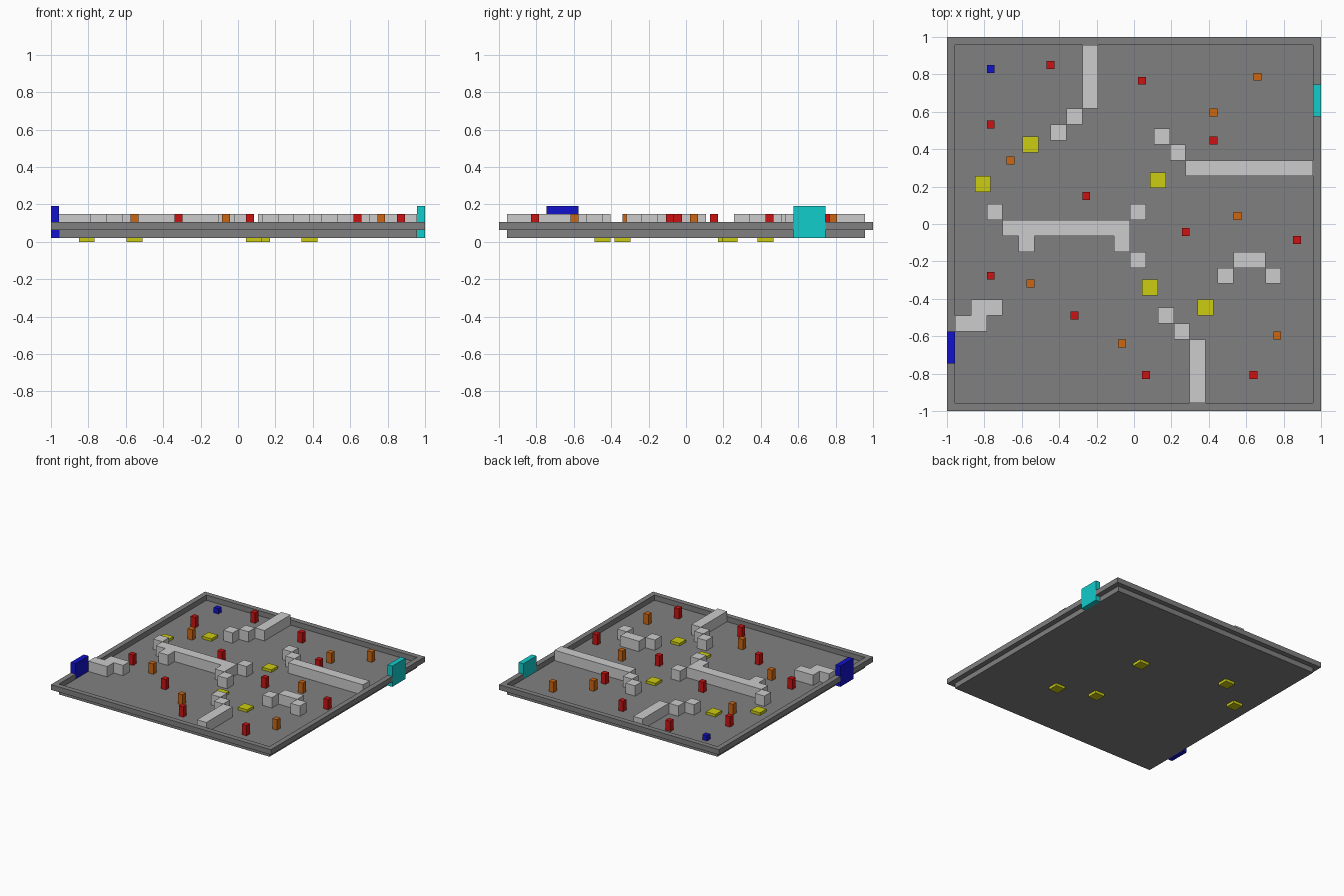
import bpy
import bmesh
from mathutils import Matrix, Vector

if "Cube" in bpy.data.objects:
    bpy.data.objects.remove(bpy.data.objects["Cube"], do_unlink=True)

# The board is a square grid of cells; columns run from the right side, rows from the back
CELLS = 47
U = 2 / CELLS
FLOOR = 1.5   # floor level, in cells
BASE = 0.5    # underside of the slab, in cells


def make_material(name, *rgb):
    mat = bpy.data.materials.new(name)
    mat.use_nodes = True
    colour = (*rgb, 1)
    mat.diffuse_color = colour
    mat.node_tree.nodes["Principled BSDF"].inputs["Base Color"].default_value = colour
    return mat


LOW, MID, HIGH = 0.006, 0.133, 0.604
dark_grey = make_material("dark grey", 0.216, 0.216, 0.216)
light_grey = make_material("light grey", HIGH, HIGH, HIGH)
red = make_material("red", HIGH, LOW, LOW)
orange = make_material("orange", HIGH, MID, LOW)
yellow = make_material("yellow", HIGH, HIGH, LOW)
blue = make_material("blue", LOW, LOW, HIGH)
cyan = make_material("cyan", LOW, HIGH, HIGH)


def make_boxes(name, mat, rects, bottom, top):
    """One object of boxes; each rect is column, row, width, depth in cells."""
    bm = bmesh.new()
    for col, row, width, depth in rects:
        centre = Vector((col + width / 2 - CELLS / 2,
                         CELLS / 2 - row - depth / 2,
                         (bottom + top) / 2)) * U
        size = Vector((width, depth, top - bottom)) * U
        bmesh.ops.create_cube(bm, size=1, matrix=Matrix.Translation(centre) @ Matrix.Diagonal(size.to_4d()))
    mesh = bpy.data.meshes.new(name)
    bm.to_mesh(mesh)
    bm.free()
    mesh.materials.append(mat)
    obj = bpy.data.objects.new(name, mesh)
    bpy.context.collection.objects.link(obj)
    return obj


def make_markers(name, mat, centres, size, bottom, top):
    """Separate square posts or plates of one kind, placed by their centres."""
    for number, (col, row) in enumerate(centres, 1):
        rect = (col - size / 2, row - size / 2, size, size)
        make_boxes(f"{name}_{number}", mat, [rect], bottom, top)


# Floor slab and the raised rim that overhangs it, open where the gates stand
inner = CELLS - 2
last = CELLS - 1
make_boxes("floor_slab", dark_grey, [(1, 1, inner, inner)], BASE, FLOOR)
make_boxes("back_rim", dark_grey, [(0, 0, CELLS, 1)], FLOOR, FLOOR + 1)
make_boxes("front_rim", dark_grey, [(0, last, CELLS, 1)], FLOOR, FLOOR + 1)
make_boxes("right_rim", dark_grey, [(0, 1, 1, 36), (0, 41, 1, 5)], FLOOR, FLOOR + 1)
make_boxes("left_rim", dark_grey, [(last, 1, 1, 5), (last, 10, 1, 36)], FLOOR, FLOOR + 1)

# Gates set in the rim
make_boxes("blue_gate", blue, [(0, 37, 1, 4)], BASE, FLOOR + 3)
make_boxes("cyan_gate", cyan, [(last, 6, 1, 4)], BASE, FLOOR + 3)

# Inner walls: long runs with stepped blocks at their ends
walls = {
    "back_wall": [(17, 1, 2, 8), (15, 9, 2, 2), (13, 11, 2, 2)],
    "left_wall": [(26, 11.5, 2, 2), (28, 13.5, 2, 2), (30, 15.5, 16, 2)],
    "middle_wall": [(7, 23, 16, 2), (5, 21, 2, 2), (23, 21, 2, 2),
                    (9, 25, 2, 2), (21, 25, 2, 2), (23, 27, 2, 2)],
    "front_wall": [(26.5, 34, 2, 2), (28.5, 36, 2, 2), (30.5, 38, 2, 8)],
    "arched_wall": [(36, 27, 4, 2), (34, 29, 2, 2), (40, 29, 2, 2)],
    "gate_wall": [(3, 33, 4, 2), (1, 35, 4, 2)],
}
for wall_name, rects in walls.items():
    make_boxes(wall_name, light_grey, rects, FLOOR, FLOOR + 2)

# Posts standing on the floor
make_markers("red_post", red,
             [(13, 3.5), (24.5, 5.5), (5.5, 11), (33.5, 13), (17.5, 20), (30, 24.5),
              (44, 25.5), (5.5, 30), (16, 35), (25, 42.5), (38.5, 42.5)],
             1, FLOOR, FLOOR + 2)
make_markers("orange_post", orange,
             [(39, 5), (33.5, 9.5), (8, 15.5), (36.5, 22.5),
              (10.5, 31), (22, 38.5), (41.5, 37.5)],
             1, FLOOR, FLOOR + 2)
make_markers("blue_cube", blue, [(5.5, 4)], 1, FLOOR, FLOOR + 1)

# Yellow pads pass through the slab and show on both sides
make_markers("yellow_pad", yellow,
             [(10.5, 13.5), (4.5, 18.5), (26.5, 18), (25.5, 31.5), (32.5, 34)],
             2, 0, FLOOR + BASE)
